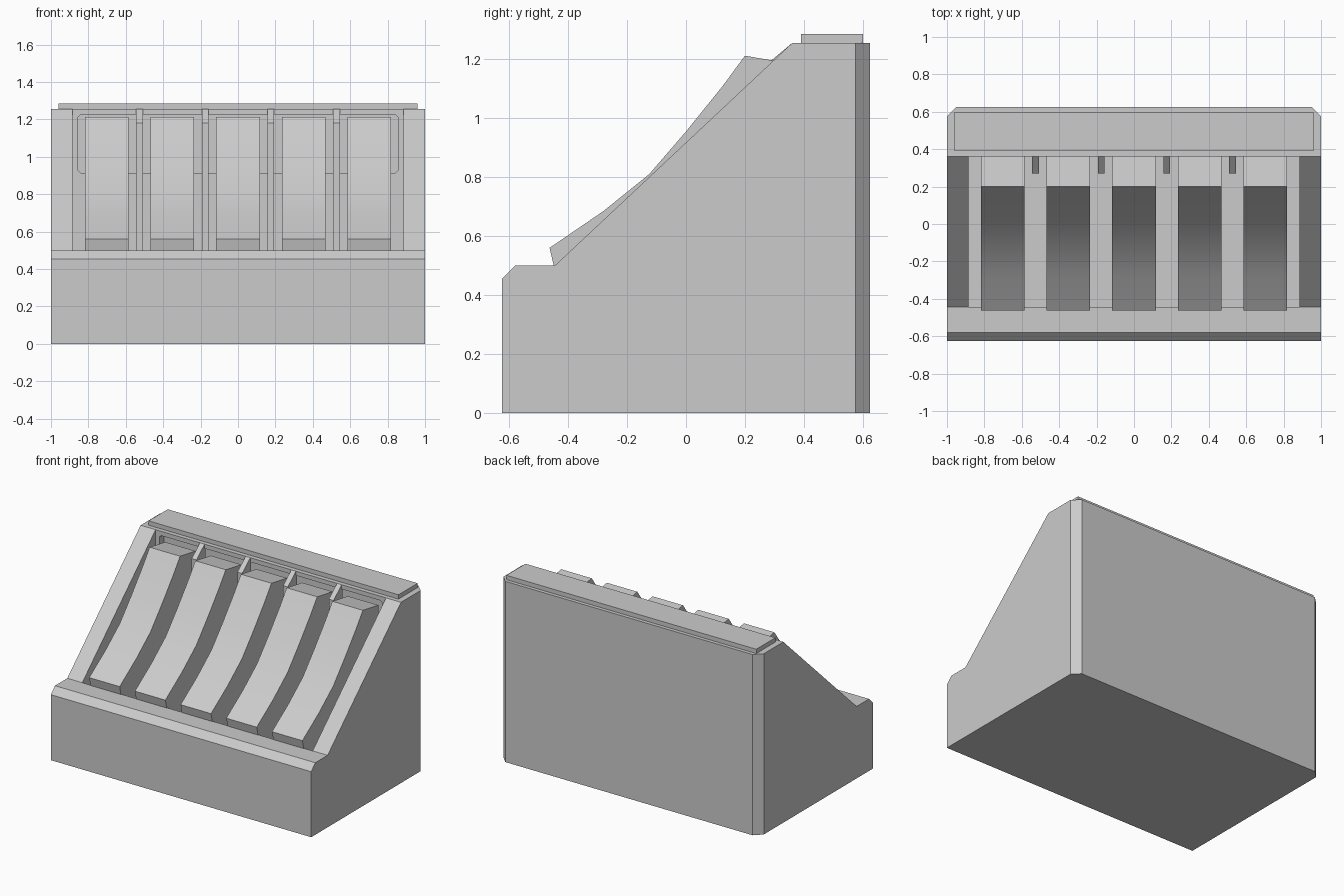
import bpy
import bmesh

if "Cube" in bpy.data.objects:
    bpy.data.objects.remove(bpy.data.objects["Cube"], do_unlink=True)

grey = bpy.data.materials.new("plain_grey")
grey.use_nodes = True
grey.diffuse_color = (0.6, 0.6, 0.6, 1)
grey.node_tree.nodes["Principled BSDF"].inputs["Base Color"].default_value = (0.6, 0.6, 0.6, 1)

FLOOR = 0.3      # bottom of the key well
WALL = 0.36      # back wall of the key well
PITCH = 0.351    # spacing of the keys


def side_profile(name, points, x0, x1):
    """Extrude a (y, z) outline along x."""
    bm = bmesh.new()
    face = bm.faces.new([bm.verts.new((x0, y, z)) for y, z in points])
    ext = bmesh.ops.extrude_face_region(bm, geom=[face])
    moved = [v for v in ext["geom"] if isinstance(v, bmesh.types.BMVert)]
    bmesh.ops.translate(bm, verts=moved, vec=(x1 - x0, 0, 0))
    bmesh.ops.recalc_face_normals(bm, faces=bm.faces)
    mesh = bpy.data.meshes.new(name)
    bm.to_mesh(mesh)
    bm.free()
    obj = bpy.data.objects.new(name, mesh)
    mesh.materials.append(grey)
    bpy.context.collection.objects.link(obj)
    return obj


def box(name, x0, x1, y0, y1, z0, z1):
    return side_profile(name, [(y0, z0), (y1, z0), (y1, z1), (y0, z1)], x0, x1)


def bevel_edges(obj, rule, offset):
    """Chamfer the edges for which the rule holds at both ends."""
    bm = bmesh.new()
    bm.from_mesh(obj.data)
    edges = [e for e in bm.edges if rule(e.verts[0].co, e.verts[1].co)]
    bmesh.ops.bevel(bm, geom=edges, offset=offset, segments=1, affect='EDGES')
    bm.to_mesh(obj.data)
    bm.free()


def cut(obj, cutter):
    """Subtract a cutter and remove it."""
    cutter.hide_render = True
    mod = obj.modifiers.new("cut", 'BOOLEAN')
    mod.operation = 'DIFFERENCE'
    mod.solver = 'EXACT'
    mod.object = cutter
    bpy.context.view_layer.objects.active = obj
    bpy.ops.object.modifier_apply(modifier=mod.name)
    bpy.data.objects.remove(cutter, do_unlink=True)


# Housing: wedge with a front ledge and chamfered back corners
housing = side_profile("housing", [
    (-0.625, 0), (0.625, 0), (0.625, 1.255), (WALL, 1.255),
    (-0.445, 0.5), (-0.58, 0.5), (-0.625, 0.455)], -1, 1)
bevel_edges(housing, lambda a, b: a.y > 0.6 and b.y > 0.6 and abs(a.z - b.z) > 1, 0.05)

# Open well for the keys, with a shallow slot in its back wall
cut(housing, box("well_cutter", -0.885, 0.885, -0.445, WALL, FLOOR, 1.6))
slot = box("slot_cutter", -0.855, 0.855, WALL - 0.1, WALL + 0.05, 0.915, 1.225)
bevel_edges(slot, lambda a, b: abs(a.y - b.y) > 0.1, 0.012)
cut(housing, slot)

# Lid plate on the top
box("lid_plate", -0.96, 0.96, 0.39, 0.6, 1.25, 1.285)

# Five curved keys
key_outline = [(-0.4, FLOOR - 0.01), (-0.463, 0.56), (-0.28, 0.685), (-0.125, 0.81),
               (0, 0.955), (0.125, 1.11), (0.2, 1.212), (WALL + 0.01, 1.183),
               (WALL + 0.01, FLOOR - 0.01)]
for i in range(5):
    x = (i - 2) * PITCH
    key = side_profile(f"key_{i + 1}", key_outline, x - 0.117, x + 0.117)
    bpy.ops.object.select_all(action='DESELECT')
    key.select_set(True)
    bpy.context.view_layer.objects.active = key
    bpy.ops.object.shade_smooth_by_angle(angle=0.4)

# Four dividers between the keys
for i in range(4):
    x = (i - 1.5) * PITCH
    side_profile(f"divider_{i + 1}", [
        (0.27, FLOOR - 0.01), (0.27, 1.18), (WALL, 1.255),
        (WALL + 0.01, 1.25), (WALL + 0.01, FLOOR - 0.01)], x - 0.018, x + 0.018)
